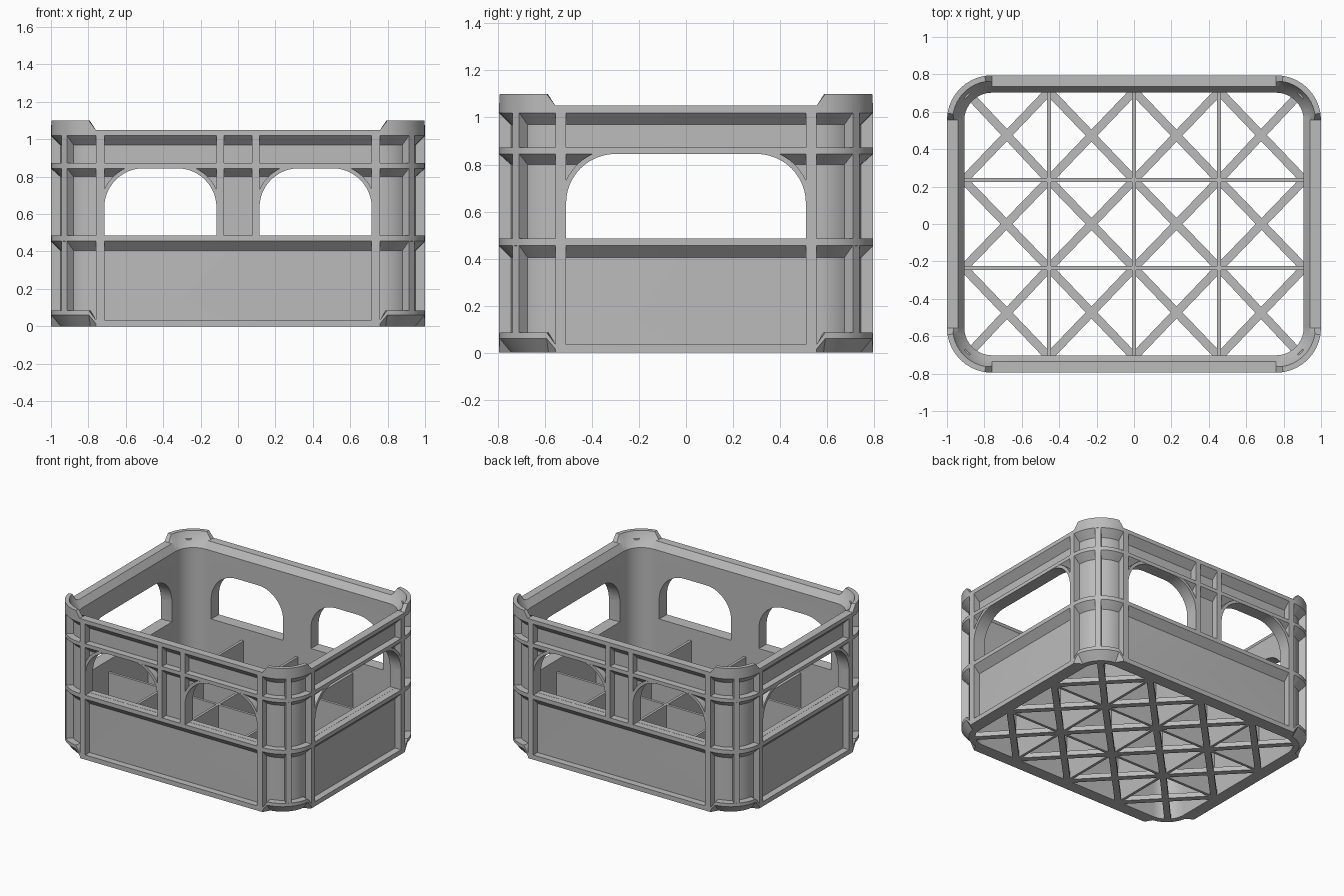
import bpy, bmesh, math
from mathutils import Vector

old = bpy.data.objects.get("Cube")
if old:
    bpy.data.objects.remove(old, do_unlink=True)

grey = bpy.data.materials.new("plain grey plastic")
grey.use_nodes = True
grey.diffuse_color = (0.5, 0.5, 0.5, 1)
grey.node_tree.nodes["Principled BSDF"].inputs["Base Color"].default_value = (0.5, 0.5, 0.5, 1)

HX, HY, R = 1.0, 0.795, 0.24          # half sizes and corner radius
CX, CY = HX - R, HY - R               # corner arc centres
STEPS = 10


def finish(name, bm):
    bmesh.ops.recalc_face_normals(bm, faces=bm.faces)
    mesh = bpy.data.meshes.new(name)
    bm.to_mesh(mesh)
    bm.free()
    mesh.materials.append(grey)
    ob = bpy.data.objects.new(name, mesh)
    bpy.context.collection.objects.link(ob)
    return ob


def extrude(name, points, offset):
    """Solid from a flat outline pushed along an offset."""
    bm = bmesh.new()
    face = bm.faces.new([bm.verts.new(p) for p in points])
    top = bmesh.ops.extrude_face_region(bm, geom=[face])["geom"]
    bmesh.ops.translate(bm, vec=offset, verts=[v for v in top if isinstance(v, bmesh.types.BMVert)])
    return finish(name, bm)


def bar(name, p, q, width, z0, z1):
    """Upright bar between two plan points."""
    p, q = Vector(p), Vector(q)
    side = (q - p).normalized().orthogonal() * width / 2
    outline = [p + side, q + side, q - side, p - side]
    return extrude(name, [(v.x, v.y, z0) for v in outline], (0, 0, z1 - z0))


def wall_point(axis, u, depth, z):
    return (u, depth, z) if axis == "y" else (depth, u, z)


def wall_prism(name, axis, outline, d0, d1):
    pts = [wall_point(axis, u, d0, z) for u, z in outline]
    return extrude(name, pts, wall_point(axis, 0, d1 - d0, 0))


# Ribbed shell: one (inset, height) section swept round the rounded rectangle,
# with a raised lip and tucked-in foot at the corners
body = [(.05, .405), (0, .455), (0, .485), (.05, .485), (.05, .8), (0, .845),
        (0, .872), (.05, .872), (.05, .97), (0, 1.02)]
side_section = ([(0, 0), (0, .015), (0, .035), (.05, .035)] + body
                + [(0, 1.05), (.035, 1.05), (.06, 1.05), (.093, 1.0), (.093, 0)])
corner_section = ([(.05, 0), (0, .06), (0, .085), (.05, .085)] + body
                  + [(0, 1.1), (.03, 1.1), (.05, 1.05), (.093, 1.0), (.093, 0)])

bm = bmesh.new()
columns = []
for k, (sx, sy) in enumerate([(1, 1), (-1, 1), (-1, -1), (1, -1)]):
    for i in range(STEPS + 1):
        a = math.pi / 2 * (k + i / STEPS)
        section = side_section if i in (0, STEPS) else corner_section
        columns.append([bm.verts.new((sx * CX + (R - d) * math.cos(a),
                                      sy * CY + (R - d) * math.sin(a), z)) for d, z in section])
for a, b in zip(columns, columns[1:] + columns[:1]):
    for j in range(len(a)):
        n = (j + 1) % len(a)
        bm.faces.new([a[j], b[j], b[n], a[n]])
shell = finish("crate_shell", bm)

# Arched window openings and their raised corner rims
SILL, HEAD, ARCH = 0.486, 0.845, 0.21
windows = [("y", -0.415, 0.3, HY), ("y", 0.415, 0.3, HY), ("x", 0, 0.51, HX)]


def arc(mid, half, side, radius):
    return [(mid + side * (half - ARCH + radius * math.cos(t * math.pi / 24)),
             HEAD - ARCH + radius * math.sin(t * math.pi / 24)) for t in range(13)]


cutters = []
for axis, mid, half, face in windows:
    outline = ([(mid - half, SILL), (mid + half, SILL)]
               + arc(mid, half, 1, ARCH) + arc(mid, half, -1, ARCH)[::-1])
    cutter = wall_prism("window_cutter", axis, outline, -1.5, 1.5)
    cutter.hide_render = True
    cutters.append(cutter)
    for side in (-1, 1):
        rim = arc(mid, half, side, ARCH) + arc(mid, half, side, ARCH + .022)[::-1]
        for s in (-1, 1):
            ob = wall_prism("window_rim", axis, rim, s * (face - .001), s * (face - .06))

bpy.context.view_layer.objects.active = shell
for cutter in cutters:
    mod = shell.modifiers.new("window", "BOOLEAN")
    mod.operation, mod.solver, mod.object = "DIFFERENCE", "EXACT", cutter
    bpy.ops.object.modifier_apply(modifier=mod.name)
    bpy.data.objects.remove(cutter, do_unlink=True)

# Vertical ribs on the walls and corners
for s in (-1, 1):
    for t in (-1, 1):
        x, y = t * .7375, t * .5325
        bar("long_wall_rib", (x, s * HY), (x, s * (HY - .06)), .045, 0, 1.05)
        bar("short_wall_rib", (s * HX, y), (s * (HX - .06), y), .045, 0, 1.05)
        bar("centre_rib", (t * .095, s * HY), (t * .095, s * (HY - .06)), .04, .47, 1.05)
        c = Vector((s * CX, t * CY))
        out = Vector((s, t)).normalized()
        bar("corner_rib", c + out * (R - .001), c + out * (R - .06), .04, .06, 1.05)

# Tall dividers
for x in (-.455, 0, .455):
    bar("cross_divider", (x, -.72), (x, .72), .02, 0, .395)
for y in (-.235, .235):
    bar("long_divider", (-.92, y), (.92, y), .02, 0, .395)


# Diagonal floor lattice
def floor_end(x, y):
    k = .955 if abs(x) > .9 and abs(y) > .7 else 1
    return (x * k, y * k)


xs = [-.91, -.455, 0, .455, .91]
ys = [-.71, -.235, .235, .71]
for x0, x1 in zip(xs, xs[1:]):
    for y0, y1 in zip(ys, ys[1:]):
        bar("floor_diagonal", floor_end(x0, y0), floor_end(x1, y1), .045, 0, .035)
        bar("floor_diagonal", floor_end(x0, y1), floor_end(x1, y0), .045, 0, .035)

# Smooth the curved parts, keeping the edges crisp
bpy.ops.object.select_all(action="DESELECT")
for ob in bpy.context.collection.objects:
    if ob.name.startswith(("crate_shell", "window_rim")):
        ob.select_set(True)
bpy.context.view_layer.objects.active = shell
bpy.ops.object.shade_smooth_by_angle(angle=math.radians(25))
